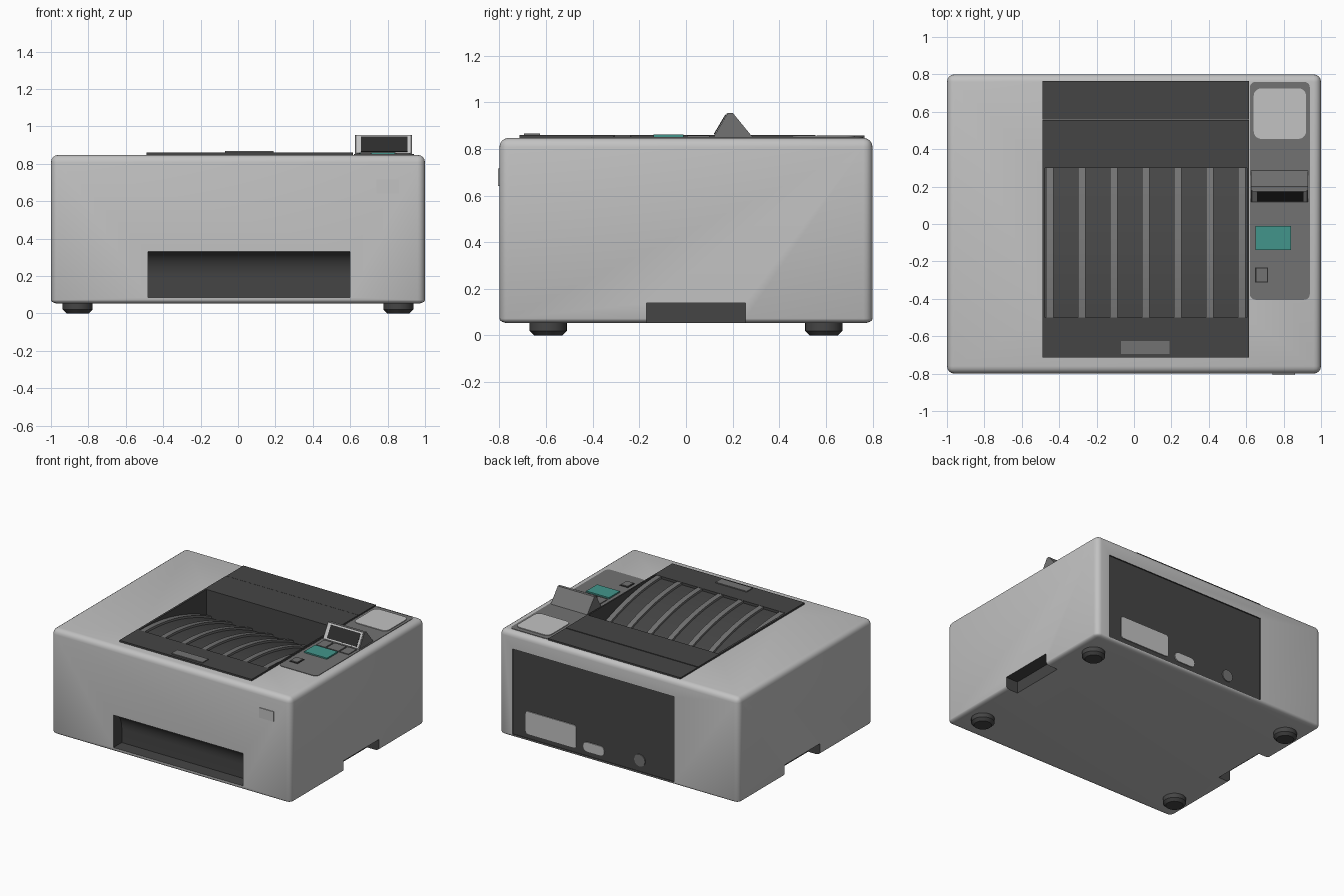
import bpy, bmesh, math

cube = bpy.data.objects.get("Cube")
if cube:
    bpy.data.objects.remove(cube, do_unlink=True)


def material(name, rgb):
    m = bpy.data.materials.new(name)
    m.use_nodes = True
    m.diffuse_color = (*rgb, 1)
    m.node_tree.nodes["Principled BSDF"].inputs["Base Color"].default_value = (*rgb, 1)
    return m


LIGHT = material("light grey", (0.54, 0.54, 0.54))
DARK = material("charcoal", (0.06, 0.06, 0.06))
MID = material("mid grey", (0.17, 0.17, 0.17))
BLACK = material("near black", (0.025, 0.025, 0.025))
TEAL = material("teal", (0.055, 0.3, 0.26))


def finish(name, bm, mat, smooth=True):
    bmesh.ops.recalc_face_normals(bm, faces=bm.faces)
    mesh = bpy.data.meshes.new(name)
    bm.to_mesh(mesh)
    bm.free()
    ob = bpy.data.objects.new(name, mesh)
    bpy.context.collection.objects.link(ob)
    mesh.materials.append(mat)
    if smooth:
        shade(ob)
    return ob


def activate(ob):
    bpy.ops.object.select_all(action='DESELECT')
    ob.select_set(True)
    bpy.context.view_layer.objects.active = ob


def shade(ob):
    activate(ob)
    bpy.ops.object.shade_smooth_by_angle(angle=math.radians(35))


def box(name, x, y, z, mat, round_axis=None, radius=0.0):
    """Box from ranges; optionally round the edges along one axis."""
    bm = bmesh.new()
    bmesh.ops.create_cube(bm, size=1)
    for v in bm.verts:
        for i, (lo, hi) in enumerate((x, y, z)):
            v.co[i] = (lo + hi) / 2 + v.co[i] * (hi - lo)
    if round_axis is not None:
        edges = [e for e in bm.edges
                 if abs((e.verts[0].co - e.verts[1].co).normalized()[round_axis]) > 0.9]
        bmesh.ops.bevel(bm, geom=edges, offset=radius, segments=5,
                        profile=0.5, affect='EDGES')
    return finish(name, bm, mat)


def prism(name, x, profile, mat):
    """Extrude a (y, z) profile along x."""
    bm = bmesh.new()
    face = bm.faces.new([bm.verts.new((x[0], py, pz)) for py, pz in profile])
    new = bmesh.ops.extrude_face_region(bm, geom=[face])["geom"]
    for v in new:
        if isinstance(v, bmesh.types.BMVert):
            v.co.x = x[1]
    return finish(name, bm, mat)


def carve(target, cutter):
    cutter.hide_render = True
    mod = target.modifiers.new("cut", 'BOOLEAN')
    mod.operation = 'DIFFERENCE'
    mod.solver = 'EXACT'
    mod.material_mode = 'TRANSFER'
    mod.object = cutter
    activate(target)
    bpy.ops.object.modifier_apply(modifier=mod.name)


# Rounded housing: upright corners, then top and bottom rims
bm = bmesh.new()
bmesh.ops.create_cube(bm, size=1)
for v in bm.verts:
    v.co = (v.co.x * 2, v.co.y * 1.6, 0.45 + v.co.z * 0.795)
bmesh.ops.bevel(bm, geom=bm.edges[:], offset=0.04, segments=4, profile=0.5, affect='EDGES')
for v in bm.verts:
    if v.co.z < 0.12:
        v.co.z = 0.0525 + (v.co.z - 0.0525) * 0.5
body = finish("housing", bm, LIGHT)

# Lid plates with a seam between them
LID_X = (-0.49, 0.615)
lid = box("output_lid", LID_X, (-0.715, 0.555), (0.83, 0.86), DARK)
box("rear_lid", LID_X, (0.56, 0.765), (0.83, 0.858), DARK)


# Curved output tray, dropping towards the back
def tray_z(t):
    return 0.842 - 0.19 * t ** 2


STEPS = 16
curve = [(-0.5 + 0.8 * i / STEPS, tray_z(i / STEPS)) for i in range(STEPS + 1)]
tray = prism("tray_cutter", (-0.475, 0.605), curve + [(0.3, 0.95), (-0.5, 0.95)], DARK)
slot_arc = [(-0.7 - 0.1 * (1 - math.cos(a)), 0.19 + 0.14 * math.sin(a))
            for a in (math.pi / 2 * i / 8 for i in range(9))]
front_slot = prism("front_slot_cutter", (-0.48, 0.6),
                   [(-0.9, 0.085), (-0.7, 0.085)] + slot_arc + [(-0.9, 0.33)], DARK)
cutters = [tray, front_slot,
           box("back_cutter", (-0.46, 0.89), (0.79, 0.9), (0.075, 0.72), DARK)]
for s in (-1, 1):
    cutters.append(box("grip_cutter", sorted((s * 0.9, s * 1.1)), (-0.17, 0.255),
                       (0, 0.14), DARK))
for c in cutters:
    carve(body, c)
carve(lid, tray)
for c in cutters:
    bpy.data.objects.remove(c, do_unlink=True)
shade(body)
shade(lid)

# Tray ribs
for i in range(7):
    x = -0.45 + 0.171 * i
    top = [(y, z + 0.016) for y, z in curve]
    low = [(y, z - 0.01) for y, z in reversed(curve)]
    prism("tray_rib", (x - 0.02, x + 0.02), top + low, MID)

# Lid finger tab
box("lid_tab", (-0.07, 0.19), (-0.695, -0.625), (0.855, 0.867), MID)

# Control strip and light pad
box("control_strip", (0.62, 0.94), (-0.405, 0.76), (0.84, 0.851), MID, 2, 0.03)
box("card_pad", (0.64, 0.92), (0.455, 0.725), (0.845, 0.856), LIGHT, 2, 0.04)

# Tilted display wedge
prism("display_wedge", (0.625, 0.93),
      [(0.115, 0.845), (0.18, 0.955), (0.2, 0.955), (0.29, 0.845)], MID)


def display_plate(name, x, t0, t1, lift, mat):
    def at(t, d):
        return (0.115 + 0.065 * t - 0.86 * d, 0.845 + 0.11 * t + 0.51 * d)
    prism(name, x, [at(t0, -0.002), at(t0, lift), at(t1, lift), at(t1, -0.002)], mat)


display_plate("display_frame", (0.633, 0.922), 0.1, 0.97, 0.003, LIGHT)
display_plate("display_screen", (0.658, 0.905), 0.15, 0.9, 0.006, BLACK)

# Buttons
for x0, x1 in ((0.65, 0.725), (0.735, 0.835), (0.845, 0.92)):
    box("menu_button", (x0, x1), (0.005, 0.1), (0.845, 0.857), MID)
box("start_button", (0.65, 0.84), (-0.14, -0.01), (0.845, 0.861), TEAL)
box("power_rim", (0.648, 0.717), (-0.313, -0.233), (0.845, 0.854), BLACK)
box("power_button", (0.654, 0.711), (-0.307, -0.239), (0.845, 0.859), MID)

# Small badge plate on the front
box("front_plate", (0.74, 0.86), (-0.806, -0.79), (0.64, 0.715), LIGHT)

# Sockets on the back panel
box("vent_cover", (0.36, 0.78), (0.785, 0.797), (0.11, 0.28), LIGHT, 1, 0.02)
box("oval_socket", (0.125, 0.3), (0.785, 0.797), (0.11, 0.18), LIGHT, 1, 0.033)
box("round_socket", (-0.215, -0.125), (0.785, 0.797), (0.115, 0.205), MID, 1, 0.0449)

# Feet
for sx in (-1, 1):
    for sy in (-1, 1):
        bm = bmesh.new()
        for r0, r1, z0, z1 in ((0.06, 0.08, 0, 0.02), (0.08, 0.08, 0.02, 0.06)):
            ring = bmesh.ops.create_cone(bm, cap_ends=True, segments=24, radius1=r0,
                                         radius2=r1, depth=z1 - z0)["verts"]
            bmesh.ops.translate(bm, verts=ring,
                                vec=(sx * 0.857, sy * 0.59, (z0 + z1) / 2))
        finish("foot", bm, DARK)
